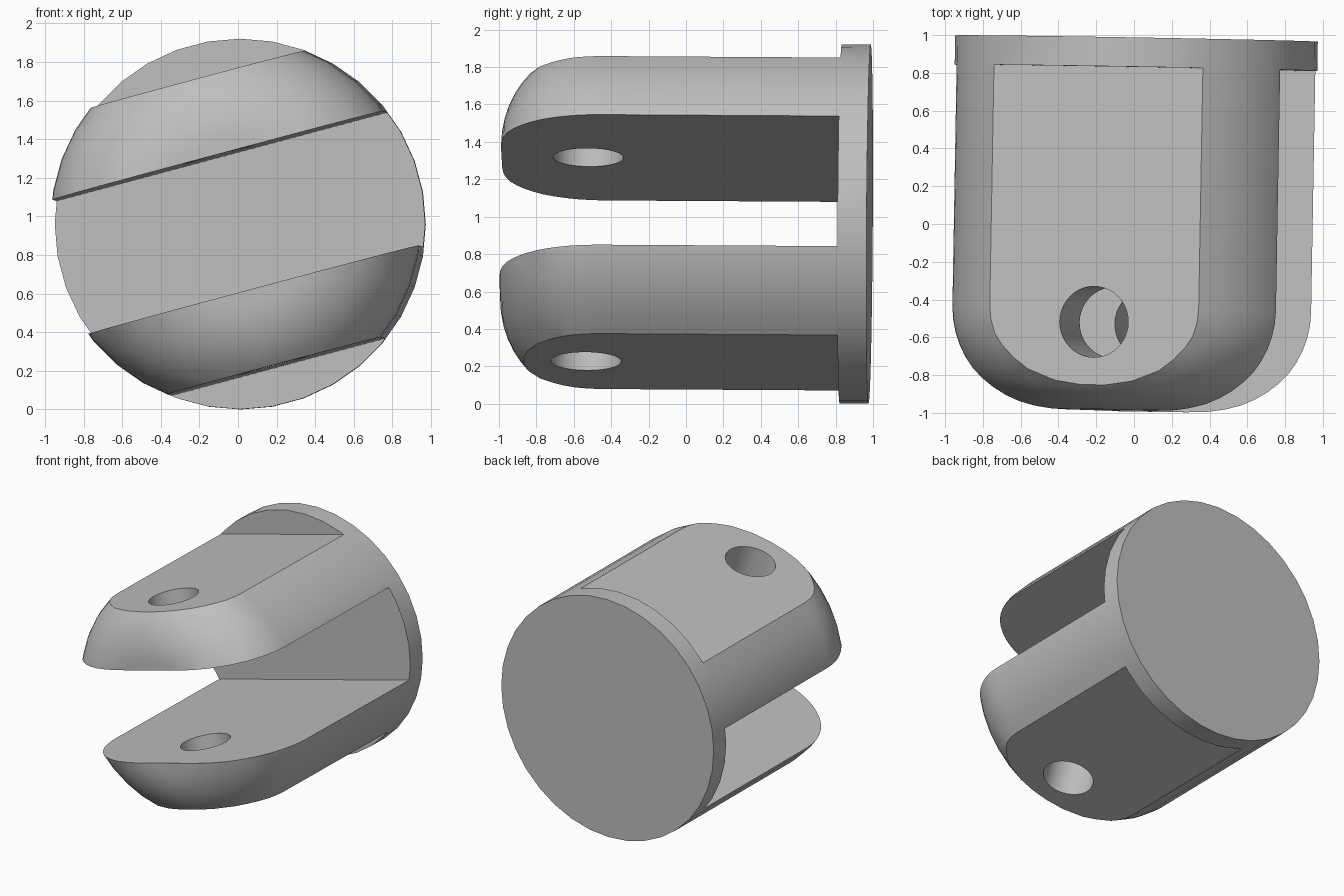
import bpy, bmesh, math
from mathutils import Matrix, Euler

cube = bpy.data.objects.get("Cube")
if cube:
    bpy.data.objects.remove(cube, do_unlink=True)

RADIUS, FILLET = 0.96, 0.54
FRONT, BACK, FLOOR = -0.99, 0.982, 0.827
SLOT, FLAT = 0.36, 0.768          # half gap and half height over the flats
HOLE_Y, HOLE_R = -0.526, 0.188
SEGMENTS = 36

grey = bpy.data.materials.new("plain grey")
grey.use_nodes = True
colour = (0.52, 0.52, 0.52, 1)
grey.diffuse_color = colour
grey.node_tree.nodes["Principled BSDF"].inputs["Base Color"].default_value = colour


def make_object(name, bm):
    bmesh.ops.recalc_face_normals(bm, faces=bm.faces)
    mesh = bpy.data.meshes.new(name)
    bm.to_mesh(mesh)
    bm.free()
    mesh.materials.append(grey)
    obj = bpy.data.objects.new(name, mesh)
    bpy.context.collection.objects.link(obj)
    return obj


def box(name, low, high):
    bm = bmesh.new()
    size = [h - l for l, h in zip(low, high)]
    middle = [(h + l) / 2 for l, h in zip(low, high)]
    bmesh.ops.create_cube(bm, size=1, matrix=Matrix.Translation(middle) @ Matrix.Diagonal((*size, 1)))
    return make_object(name, bm)


# Round body turned about the y axis, with a rounded front end
profile = [(RADIUS, BACK), (RADIUS, FLOOR)]
for i in range(13):
    a = math.pi / 2 * i / 12
    profile.append((RADIUS - FILLET + FILLET * math.cos(a), FRONT + FILLET - FILLET * math.sin(a)))
bm = bmesh.new()
rings = []
for r, y in profile:
    angles = [2 * math.pi * k / SEGMENTS + math.radians(-15) for k in range(SEGMENTS)]
    rings.append([bm.verts.new((r * math.cos(a), y, r * math.sin(a))) for a in angles])
for lower, upper in zip(rings, rings[1:]):
    for k in range(SEGMENTS):
        n = (k + 1) % SEGMENTS
        bm.faces.new((lower[k], lower[n], upper[n], upper[k]))
bm.faces.new(rings[0])
bm.faces.new(rings[-1])
body = make_object("clevis_body", bm)

# Cutters for the slot, the two outer flats and the pin hole
cutters = [
    box("slot_cutter", (-2, -2, -SLOT), (2, FLOOR, SLOT)),
    box("top_flat_cutter", (-2, -2, FLAT), (2, FLOOR, 2)),
    box("bottom_flat_cutter", (-2, -2, -2), (2, FLOOR, -FLAT)),
]
bm = bmesh.new()
bmesh.ops.create_cone(bm, cap_ends=True, segments=40, radius1=HOLE_R, radius2=HOLE_R,
                      depth=3, matrix=Matrix.Translation((0, HOLE_Y, 0)))
cutters.append(make_object("pin_hole_cutter", bm))
for cutter in cutters:
    cutter.hide_render = True
    mod = body.modifiers.new(cutter.name, "BOOLEAN")
    mod.operation = "DIFFERENCE"
    mod.solver = "EXACT"
    mod.object = cutter

# Bake the cuts and drop the cutters
graph = bpy.context.evaluated_depsgraph_get()
mesh = bpy.data.meshes.new_from_object(body.evaluated_get(graph))
body.modifiers.clear()
body.data = mesh
for cutter in cutters:
    bpy.data.objects.remove(cutter, do_unlink=True)

# Roll the body about its axis, with a slight yaw and pitch
turn = (Euler((0, 0, math.radians(-1))).to_matrix()
        @ Euler((math.radians(-0.35), 0, 0)).to_matrix()
        @ Euler((0, math.radians(-15), 0)).to_matrix())
body.data.transform(Matrix.Translation((-0.004, 0, 0.966)) @ turn.to_4x4())

bpy.ops.object.select_all(action="DESELECT")
body.select_set(True)
bpy.context.view_layer.objects.active = body
bpy.ops.object.shade_smooth_by_angle(angle=math.radians(30))
